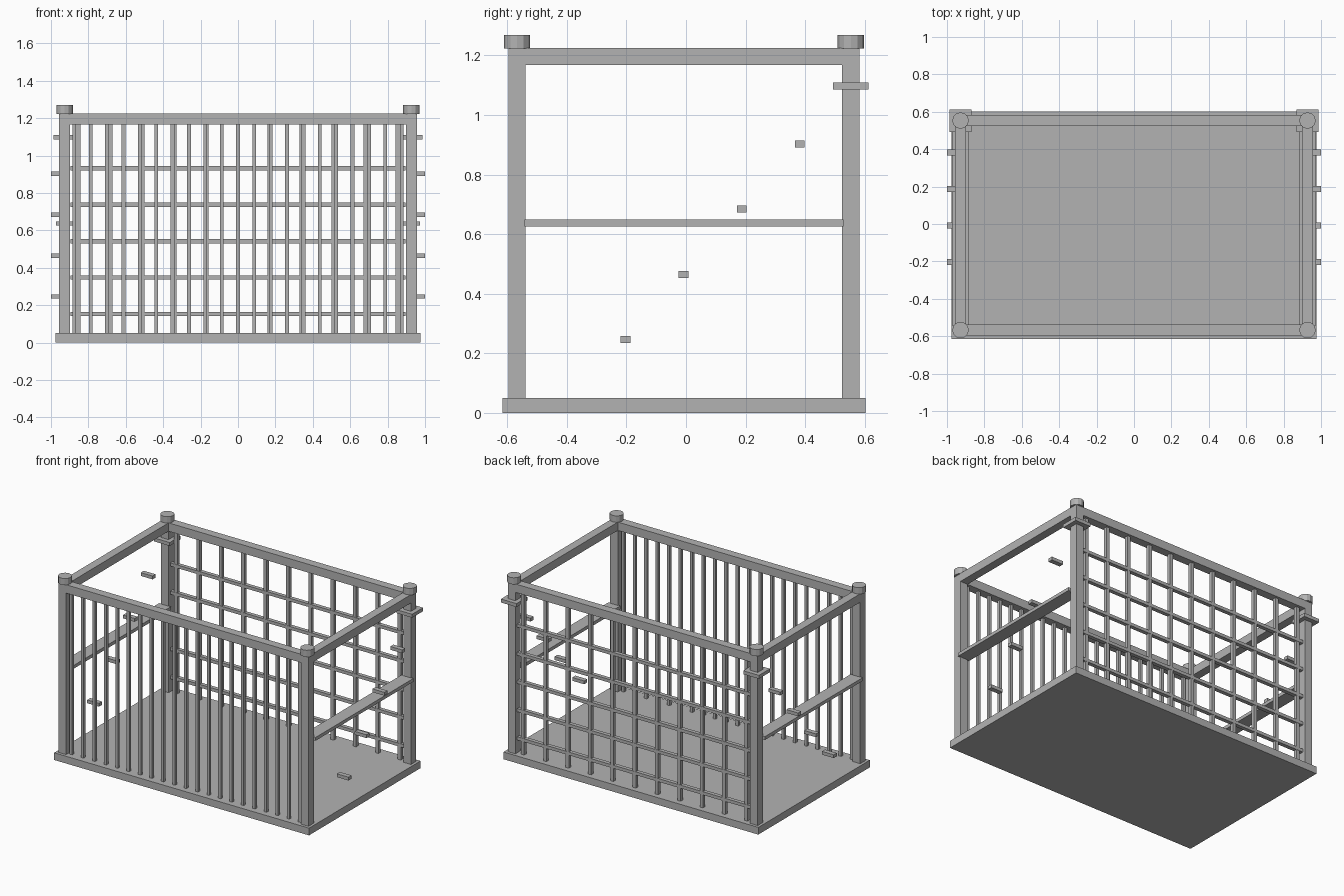
import bpy

if "Cube" in bpy.data.objects:
    bpy.data.objects.remove(bpy.data.objects["Cube"])

grey = bpy.data.materials.new("plain_grey")
grey.diffuse_color = (0.45, 0.45, 0.45, 1)
grey.use_nodes = True
grey.node_tree.nodes["Principled BSDF"].inputs["Base Color"].default_value = grey.diffuse_color


def finish(name):
    o = bpy.context.object
    o.name = name
    o.data.materials.append(grey)
    return o


def box(name, center, size):
    bpy.ops.mesh.primitive_cube_add(size=1, location=center)
    o = bpy.context.object
    o.scale = size
    bpy.ops.object.transform_apply(location=False, rotation=False, scale=True)
    return finish(name)


PX = 0.9275                # post centre in x
FY, BY = -0.567, 0.553     # front and back post centres in y
MY = (FY + BY) / 2
W = 0.058                  # post and rail thickness
Z0, Z1, ZT = 0.05, 1.167, 1.225

# floor slab
box("floor", (0, MY, Z0 / 2), (1.95, 1.218, Z0))

for sx, side in ((-1, "left"), (1, "right")):
    # corner posts with faceted caps
    for y, end in ((FY, "front"), (BY, "back")):
        box(f"{end}_{side}_post", (sx * PX, y, (Z0 + Z1) / 2), (W, W, Z1 - Z0))
        bpy.ops.mesh.primitive_cylinder_add(vertices=12, radius=0.044, depth=0.046,
                                            location=(sx * PX, y, 1.246))
        finish(f"{end}_{side}_cap")
    # collar plate on back post
    box(f"{side}_collar", (sx * PX, BY, 1.097), (0.12, 0.12, 0.024))
    # top side rail and middle plank
    box(f"{side}_top_rail", (sx * PX, MY, (Z1 + ZT) / 2), (W, BY - FY - W, ZT - Z1))
    box(f"{side}_plank", (sx * PX, MY, 0.637), (0.091, BY - FY - 0.05, 0.023))
    # stepped foot holds
    for i in range(4):
        box(f"{side}_step_{i}", (sx * 0.955, -0.203 + 0.195 * i, 0.246 + 0.219 * i),
            (0.09, 0.033, 0.023))

# long top rails
for y, end in ((FY, "front"), (BY, "back")):
    box(f"{end}_top_rail", (0, y, (Z1 + ZT) / 2), (2 * PX + W, W, ZT - Z1))

# front bars
for i in range(21):
    box(f"front_bar_{i}", ((i - 10) * 0.0875, FY, (Z0 + Z1) / 2), (0.02, 0.02, Z1 - Z0))

# back lattice
for i in range(11):
    box(f"lattice_upright_{i}", ((i - 5) * 0.171, BY, (Z0 + Z1) / 2), (0.024, 0.024, Z1 - Z0))
for i in range(5):
    box(f"lattice_crossbar_{i}", (0, BY, 0.152 + 0.195 * i), (1.79, 0.027, 0.022))
